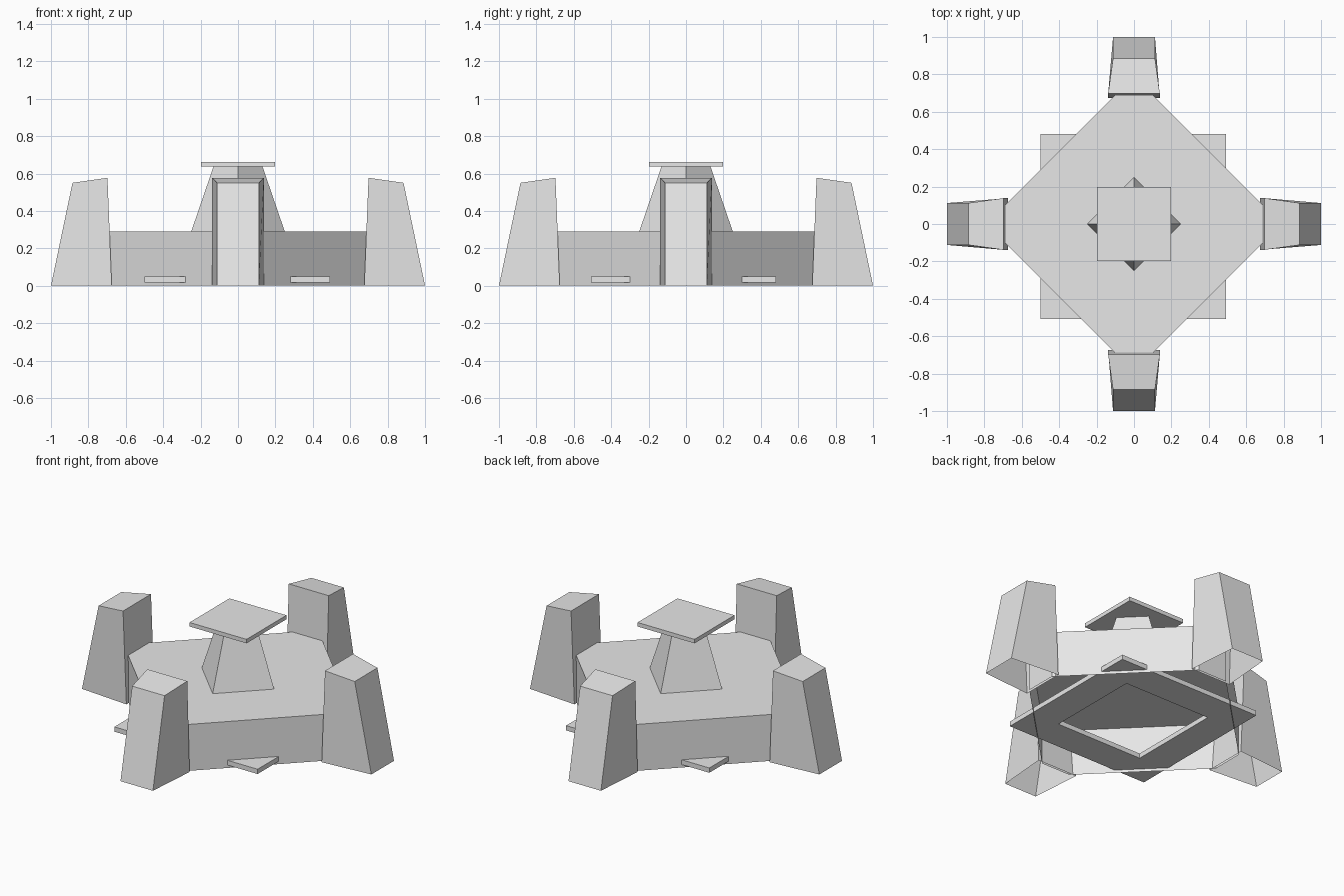
import bpy, bmesh, math

cube = bpy.data.objects.get("Cube")
if cube:
    bpy.data.objects.remove(cube, do_unlink=True)

grey = bpy.data.materials.new("light_grey")
grey.use_nodes = True
colour = (0.8, 0.8, 0.8, 1.0)
grey.diffuse_color = colour
grey.node_tree.nodes["Principled BSDF"].inputs["Base Color"].default_value = colour


def loft(name, rings, caps=(True, True), closed=False):
    """Skin rings of points; cap the ends, or join the last ring to the first."""
    bm = bmesh.new()
    loops = [[bm.verts.new(p) for p in ring] for ring in rings]
    pairs = list(zip(loops, loops[1:] + ([loops[0]] if closed else [])))
    for low, high in pairs:
        n = len(low)
        for i in range(n):
            j = (i + 1) % n
            bm.faces.new((low[i], low[j], high[j], high[i]))
    if not closed:
        if caps[0]:
            bm.faces.new(loops[0][::-1])
        if caps[1]:
            bm.faces.new(loops[-1])
    mesh = bpy.data.meshes.new(name)
    bm.to_mesh(mesh)
    bm.free()
    mesh.materials.append(grey)
    obj = bpy.data.objects.new(name, mesh)
    bpy.context.collection.objects.link(obj)
    return obj


def square(r, z):
    return [(-r, -r, z), (r, -r, z), (r, r, z), (-r, r, z)]


def diamond(r, z):
    return [(0, -r, z), (r, 0, z), (0, r, z), (-r, 0, z)]


# Eight-sided main platform, hollow and open underneath
a, b = 0.69, 0.10
outline = [(-b, -a), (b, -a), (a, -b), (a, b), (b, a), (-b, a), (-a, b), (-a, -b)]
loft("platform", [[(x, y, z) for x, y in outline] for z in (0, 0.29)], caps=(False, True))

# Square base frame with a square opening
frame = loft("base_frame", [square(0.495, 0.018), square(0.495, 0.048),
                            square(0.30, 0.048), square(0.30, 0.018)], closed=True)
frame.location = (-0.004, -0.013, 0)

# Central tapered pedestal and its flat roof
loft("pedestal", [diamond(0.25, 0.29), diamond(0.13, 0.64)])
loft("roof_plate", [square(0.197, 0.637), square(0.197, 0.662)])

# Four tapered pylons, open underneath
wi, wo = 0.138, 0.112
foot = [(-wo, -1.0, 0), (wo, -1.0, 0), (wi, -0.675, 0), (-wi, -0.675, 0)]
head = [(-wo, -0.885, 0.55), (wo, -0.885, 0.55), (wi, -0.698, 0.577), (-wi, -0.698, 0.577)]
for i, side in enumerate(("front", "left", "back", "right")):
    pylon = loft(side + "_pylon", [foot, head], caps=(False, True))
    pylon.rotation_euler.z = i * math.pi / 2
